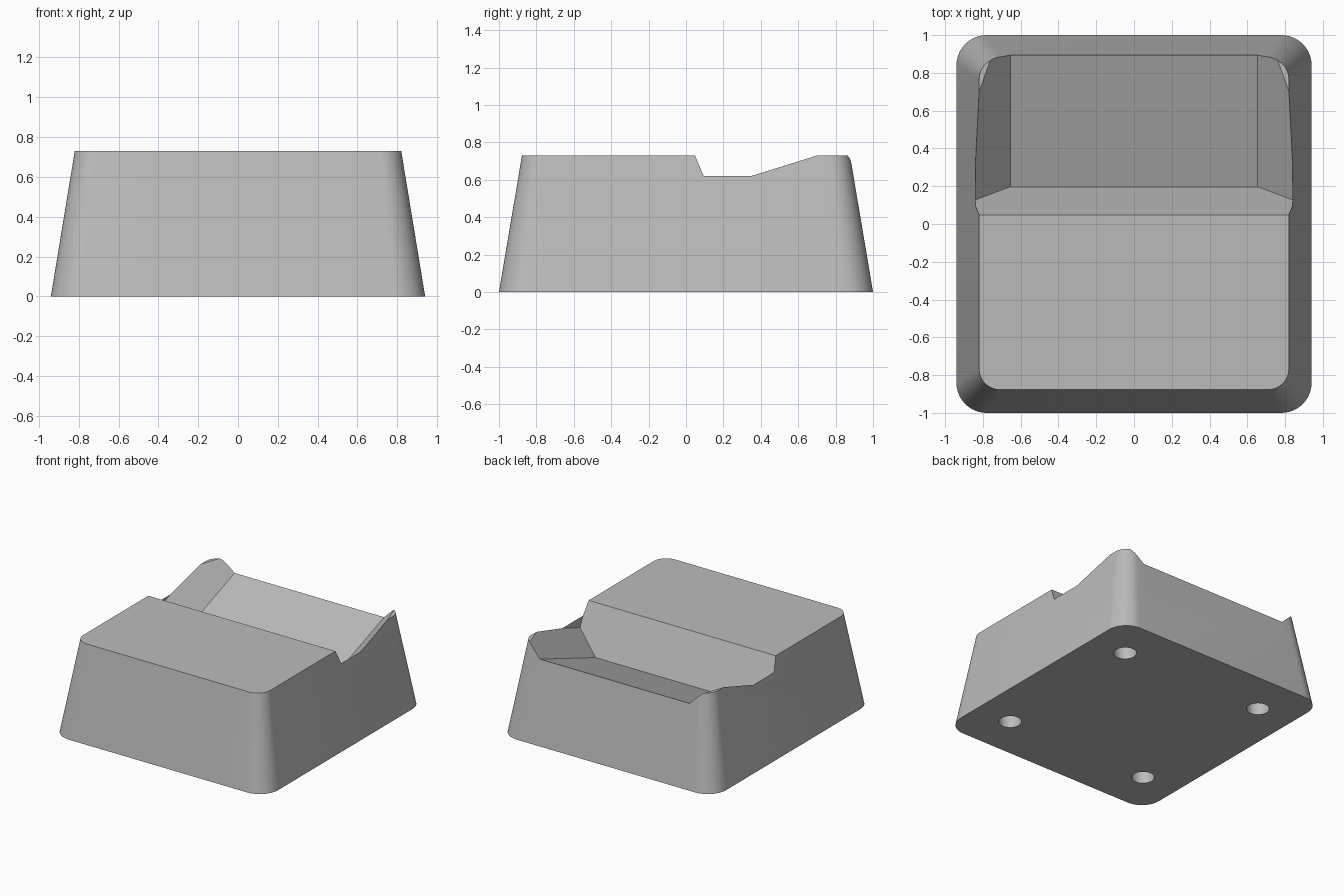
import bpy, bmesh, math
from mathutils import Vector

cube = bpy.data.objects.get("Cube")
if cube:
    bpy.data.objects.remove(cube, do_unlink=True)

grey = bpy.data.materials.new("plain grey")
grey.use_nodes = True
colour = (0.5, 0.5, 0.5, 1)
grey.diffuse_color = colour
grey.node_tree.nodes["Principled BSDF"].inputs["Base Color"].default_value = colour


def make_object(name, bm):
    bmesh.ops.recalc_face_normals(bm, faces=bm.faces)
    mesh = bpy.data.meshes.new(name)
    bm.to_mesh(mesh)
    bm.free()
    mesh.materials.append(grey)
    obj = bpy.data.objects.new(name, mesh)
    bpy.context.collection.objects.link(obj)
    return obj


def rounded_loop(bm, hx, hy, r, z, steps=12):
    verts = []
    for quarter, (sx, sy) in enumerate([(1, 1), (-1, 1), (-1, -1), (1, -1)]):
        for i in range(steps + 1):
            a = (quarter + i / steps) * math.pi / 2
            verts.append(bm.verts.new((sx * (hx - r) + r * math.cos(a),
                                       sy * (hy - r) + r * math.sin(a), z)))
    return verts


def cut(target, cutter):
    cutter.hide_render = True
    mod = target.modifiers.new("cut", 'BOOLEAN')
    mod.operation = 'DIFFERENCE'
    mod.solver = 'EXACT'
    mod.object = cutter
    bpy.context.view_layer.objects.active = target
    bpy.ops.object.modifier_apply(modifier=mod.name)
    bpy.data.objects.remove(cutter, do_unlink=True)


# Tapered block with rounded corners
HEIGHT = 0.73
bm = bmesh.new()
low = rounded_loop(bm, 0.94, 1.0, 0.16, 0)
high = rounded_loop(bm, 0.82, 0.877, 0.11, HEIGHT)
for i in range(len(low)):
    j = (i + 1) % len(low)
    bm.faces.new((low[i], low[j], high[j], high[i]))
bm.faces.new(low[::-1])
bm.faces.new(high)
block = make_object("block", bm)

# Tilted pocket: a box trimmed by the floor, front wall and flank planes
FLOOR_Y, FLOOR_Z, FLOOR_X = 0.197, 0.378, 0.655
TILT, FLANK = 0.364, 1.02
WALL = (HEIGHT - FLOOR_Z) / (FLOOR_Y - 0.048)
bm = bmesh.new()
bmesh.ops.create_cube(bm, size=1)
for v in bm.verts:
    v.co = Vector((v.co.x * 2 * 0.838, 0.4 + v.co.y * 1.8, 0.6 + v.co.z))
planes = [((0, FLOOR_Y, FLOOR_Z), (0, TILT, -1)),
          ((0, FLOOR_Y, FLOOR_Z), (0, -WALL, -1))]
for side in (1, -1):
    planes.append(((side * FLOOR_X, FLOOR_Y, FLOOR_Z), (side * FLANK, TILT, -1)))
for point, normal in planes:
    bmesh.ops.bisect_plane(bm, geom=bm.verts[:] + bm.edges[:] + bm.faces[:],
                           plane_co=point, plane_no=normal, clear_outer=True)
    bmesh.ops.holes_fill(bm, edges=[e for e in bm.edges if e.is_boundary], sides=0)
cut(block, make_object("pocket_cutter", bm))

# Four round holes in the underside
for x in (-0.63, 0.63):
    for y in (-0.65, 0.65):
        bm = bmesh.new()
        bmesh.ops.create_cone(bm, cap_ends=True, segments=32,
                              radius1=0.083, radius2=0.083, depth=0.3)
        bmesh.ops.translate(bm, verts=bm.verts, vec=(x, y, 0))
        cut(block, make_object("hole_cutter", bm))

# Smooth corners, crisp edges
bpy.ops.object.select_all(action='DESELECT')
block.select_set(True)
bpy.context.view_layer.objects.active = block
bpy.ops.object.shade_smooth_by_angle(angle=math.radians(20))
